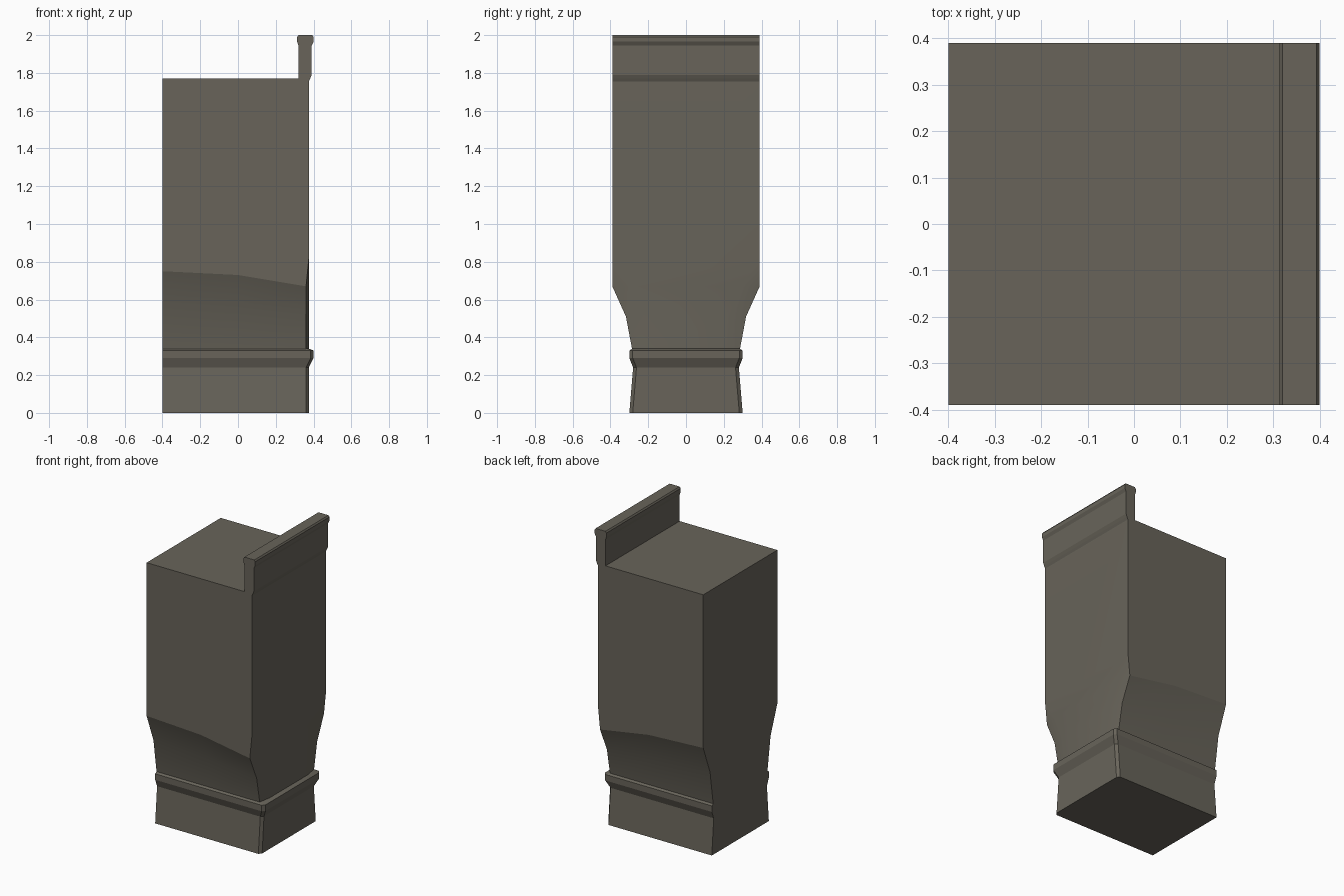
import bpy, bmesh, math

if "Cube" in bpy.data.objects:
    bpy.data.objects.remove(bpy.data.objects["Cube"])

stone = bpy.data.materials.new("warm grey stone")
stone.diffuse_color = (0.138, 0.127, 0.102, 1)
stone.use_nodes = True
stone.node_tree.nodes["Principled BSDF"].inputs["Base Color"].default_value = stone.diffuse_color


def loft(name, rings, angle):
    """Skin a stack of closed rings and cap both ends."""
    bm = bmesh.new()
    rows = [[bm.verts.new(p) for p in ring] for ring in rings]
    n = len(rows[0])
    for a, b in zip(rows, rows[1:]):
        for i in range(n):
            j = (i + 1) % n
            bm.faces.new((a[i], a[j], b[j], b[i]))
    bm.faces.new(rows[0][::-1])
    bm.faces.new(rows[-1])
    bmesh.ops.remove_doubles(bm, verts=bm.verts[:], dist=0.0005)
    bmesh.ops.recalc_face_normals(bm, faces=bm.faces[:])
    me = bpy.data.meshes.new(name)
    bm.to_mesh(me)
    bm.free()
    me.materials.append(stone)
    ob = bpy.data.objects.new(name, me)
    bpy.context.collection.objects.link(ob)
    bpy.ops.object.select_all(action='DESELECT')
    bpy.context.view_layer.objects.active = ob
    ob.select_set(True)
    bpy.ops.object.shade_smooth_by_angle(angle=math.radians(angle))
    return ob


def mirrored(half):
    """Complete a half ring (on -y, back to front) across y = 0."""
    return half + [(x, -y, z) for x, y, z in reversed(half)]


# Base block with chamfered front corners and a projecting band
base = [(0, 0.30, 0.375), (0.24, 0.28, 0.375), (0.29, 0.30, 0.40),
        (0.33, 0.30, 0.40), (0.34, 0.285, 0.375)]
loft("base_and_band", [mirrored([(-0.40, -w, z), (xf - 0.015, -w, z),
                                 (xf, -w + 0.018, z)])
                       for z, w, xf in base], 15)


# Body: narrow neck flaring out to the wide block above
# (half width, back z, middle z, corner z, corner x, front edge y, front x)
body = [(0.285, 0.335, 0.335, 0.335, 0.36, 0.20, 0.375),
        (0.318, 0.56, 0.55, 0.51, 0.36, 0.22, 0.375),
        (0.39, 0.75, 0.73, 0.67, 0.36, 0.30, 0.375),
        (0.39, 0.82, 0.82, 0.82, 0.375, 0.39, 0.375),
        (0.39, 1.755, 1.755, 1.755, 0.375, 0.39, 0.375),
        (0.39, 1.77, 1.77, 1.77, 0.382, 0.39, 0.382)]
loft("flared_body", [mirrored([(-0.40, -w, zb), (0.0, -w, zm),
                               (xc, -w, zc), (xf, -yf, zc)])
                     for w, zb, zm, zc, xc, yf, xf in body], 20)

# Parapet: moulded profile swept across the width
profile = [(0.32, 1.77), (0.382, 1.77), (0.39, 1.79), (0.39, 1.945),
           (0.40, 1.965), (0.40, 1.99), (0.393, 2.0), (0.32, 2.0),
           (0.313, 1.99), (0.313, 1.965), (0.32, 1.945)]
loft("parapet", [[(x, y, z) for x, z in profile] for y in (-0.39, 0.39)], 15)
